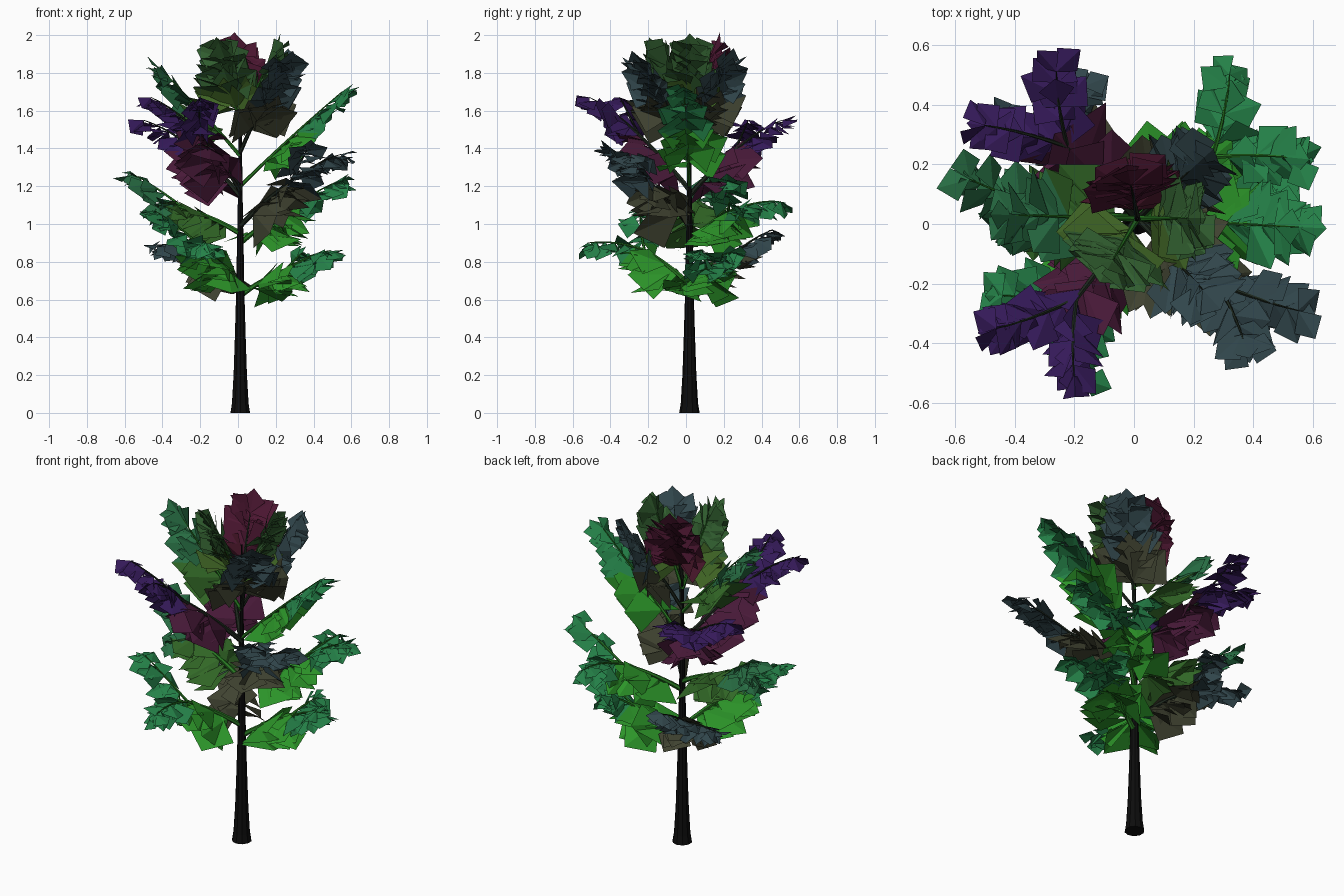
import bpy, math, random
from mathutils import Vector, Quaternion

if "Cube" in bpy.data.objects:
    bpy.data.objects.remove(bpy.data.objects["Cube"])

random.seed(7)
UP = Vector((0, 0, 1))
CX, CY = 0.012, 0.018


def material(name, rgb):
    m = bpy.data.materials.new(name)
    m.diffuse_color = (*rgb, 1)
    m.use_nodes = True
    m.node_tree.nodes["Principled BSDF"].inputs["Base Color"].default_value = m.diffuse_color
    return m


def make_object(name, verts, faces, mats, idx=None):
    me = bpy.data.meshes.new(name)
    me.from_pydata([tuple(v) for v in verts], [], faces)
    for m in mats:
        me.materials.append(m)
    if idx:
        me.polygons.foreach_set("material_index", idx)
    me.update()
    ob = bpy.data.objects.new(name, me)
    bpy.context.collection.objects.link(ob)
    return ob


def tube(verts, faces, path, radii, sides):
    """Tapered tube along a path, capped at both ends."""
    base = len(verts)
    for i, p in enumerate(path):
        d = (path[min(i + 1, len(path) - 1)] - path[max(i - 1, 0)]).normalized()
        a = d.cross(Vector((0.3, 1, 0.1))).normalized()
        b = d.cross(a)
        for k in range(sides):
            t = 2 * math.pi * k / sides
            verts.append(p + (a * math.cos(t) + b * math.sin(t)) * radii[i])
    for i in range(len(path) - 1):
        for k in range(sides):
            q = base + i * sides
            n = (k + 1) % sides
            faces.append((q + k, q + n, q + sides + n, q + sides + k))
    faces.append(tuple(base + k for k in reversed(range(sides))))
    faces.append(tuple(base + (len(path) - 1) * sides + k for k in range(sides)))


def bezier(a, b, c, t):
    return a * (1 - t) ** 2 + b * 2 * t * (1 - t) + c * t * t


def add_leaf(verts, faces, pos, axis, normal, size):
    """Square leaf standing on one corner, folded along its midrib."""
    side = axis.cross(normal).normalized()
    h = size * 0.5
    drop = normal * (-0.14 * size)
    i = len(verts)
    verts += [pos, pos + axis * h + side * h + drop,
              pos + axis * size, pos + axis * h - side * h + drop]
    faces += [(i, i + 1, i + 2), (i, i + 2, i + 3)]


def leafy_run(V, F, path, s0, s1, t0, pairs, end, droop):
    """Pairs of drooping leaves along a path, shrinking from s0 to s1."""
    a, b, c = path
    for k in range(pairs):
        t = t0 + (1 - t0) * k / (pairs - 1)
        p = bezier(a, b, c, t)
        d = (bezier(a, b, c, min(t + .02, 1.02)) - bezier(a, b, c, t - .02)).normalized()
        side = d.cross(UP).normalized()
        n = side.cross(d)
        size = s0 + (s1 - s0) * (k / (pairs - 1))
        for sgn in (-1, 1):
            ang = math.radians(random.uniform(40, 68))
            ax = d * math.cos(ang) + side * sgn * math.sin(ang)
            ax = (ax - n * random.uniform(0, 1) * droop).normalized()
            nn = (n - ax * n.dot(ax)).normalized()
            nn = Quaternion(ax, random.uniform(-.8, .8)) @ nn
            add_leaf(V, F, p, ax, nn, size * random.uniform(.9, 1.12))
        if k % 2 == 0:
            ax = (d - n * random.uniform(-.1, .8) * droop).normalized()
            add_leaf(V, F, p, ax, (n - ax * n.dot(ax)).normalized(), size * .9)
    if end:
        ax = (d - n * .5 * droop).normalized()
        add_leaf(V, F, c - d * s1 * .4, ax, (n - ax * n.dot(ax)).normalized(), s1)


# Trunk with a flared foot
prof = [(0, .054), (.05, .046), (.2, .037), (.4, .030), (.6, .024),
        (.9, .018), (1.2, .012), (1.5, .009), (1.75, .004)]
V, F = [], []
tube(V, F, [Vector((CX, CY, z)) for z, r in prof], [r for z, r in prof], 10)
make_object("trunk", V, F, [material("bark", (.004, .004, .004))])

# Foliage colours: inner leaves, outer leaves
palette = {
    "green": ((.025, .30, .022), (.018, .22, .065)),
    "teal": ((.032, .14, .02), (.02, .15, .055)),
    "slate": ((.05, .055, .03), (.03, .06, .07)),
    "purple": ((.065, .01, .04), (.035, .01, .10)),
    "olive": ((.05, .13, .018), (.03, .11, .028)),
    "maroon": ((.08, .01, .028), (.07, .008, .03)),
}
mats = {k: [material(k + "_inner", a), material(k + "_outer", b)]
        for k, (a, b) in palette.items()}
twig = material("twig", (.02, .18, .015))
dark_twig = material("dark_twig", (.012, .02, .012))

# Limbs: colour, root height, tips, inner leaf size, outer leaf size
limbs = [
    ("green", .62, [(.49, .08, .86), (.35, .24, .85)], .25, .12),
    ("green", .68, [(-.17, -.52, .90), (-.44, -.24, 1.07)], .25, .12),
    ("slate", .70, [(-.43, .34, .89), (-.17, .46, .97)], .22, .11),
    ("green", .90, [(.32, .50, 1.12), (.54, .22, 1.23)], .25, .12),
    ("teal", .95, [(-.55, .15, 1.26), (-.43, -.02, 1.09)], .25, .12),
    ("slate", .99, [(.55, -.29, 1.37), (.37, -.40, 1.40)], .25, .12),
    ("purple", 1.15, [(-.26, .51, 1.55), (-.50, .33, 1.55)], .25, .12),
    ("purple", 1.18, [(-.20, -.51, 1.67), (-.46, -.35, 1.67)], .25, .12),
    ("green", 1.20, [(.55, -.01, 1.70)], .24, .11),
    ("teal", 1.36, [(-.41, .03, 1.82)], .25, .11),
    ("slate", 1.38, [(.23, -.22, 1.83)], .25, .14),
    ("slate", 1.38, [(.21, .20, 1.83)], .24, .14),
    ("olive", 1.50, [(-.07, -.12, 1.90)], .24, .14),
    ("olive", 1.50, [(.18, .02, 1.90)], .22, .13),
    ("maroon", 1.56, [(-.01, .13, 1.89)], .23, .15),
]

for i, (col, z, tips, s0, s1) in enumerate(limbs, 1):
    root = Vector((CX, CY, z))
    tips = [Vector(t) for t in tips]
    bow = Vector((0, 0, .06))
    TV, TF, LV, LF = [], [], [], []
    steps = [k / 5 for k in range(6)]
    if len(tips) == 1:
        path = (root, (root + tips[0]) / 2 + bow * .3, tips[0])
        leafy_run(LV, LF, path, s0, s1, .25, 11, True, .8 if i < 11 else .5)
        tube(TV, TF, [bezier(*path, t) for t in steps],
             [.011 - .009 * t for t in steps], 6)
    else:
        # Stem with large leaves, then two forks with small leaves
        fork = root.lerp((tips[0] + tips[1]) / 2, .6)
        stem = (root, (root + fork) / 2 + bow * .4, fork)
        leafy_run(LV, LF, stem, s0, s0 * .7, .25, 7, False, 1.3)
        tube(TV, TF, [bezier(*stem, t) for t in steps],
             [.015 - .007 * t for t in steps], 6)
        for tip in tips:
            path = (fork, (fork + tip) / 2 + (fork - root) * .08 + bow * .4, tip)
            leafy_run(LV, LF, path, s0 * .6, s1 * .9, .15, 6, True, 1.4)
            tube(TV, TF, [bezier(*path, t) for t in steps],
                 [.008 - .006 * t for t in steps], 5)
    # Outer leaves take the second colour
    idx = []
    reach = max((t - root).length for t in tips)
    for f in LF:
        mid = sum((LV[j] for j in f), Vector()) / len(f)
        idx.append(1 if (mid - root).length > reach * .62 else 0)
    make_object(f"limb_{i}", TV, TF, [twig if col in ("green", "teal", "olive") else dark_twig])
    make_object(f"foliage_{i}", LV, LF, mats[col], idx)
